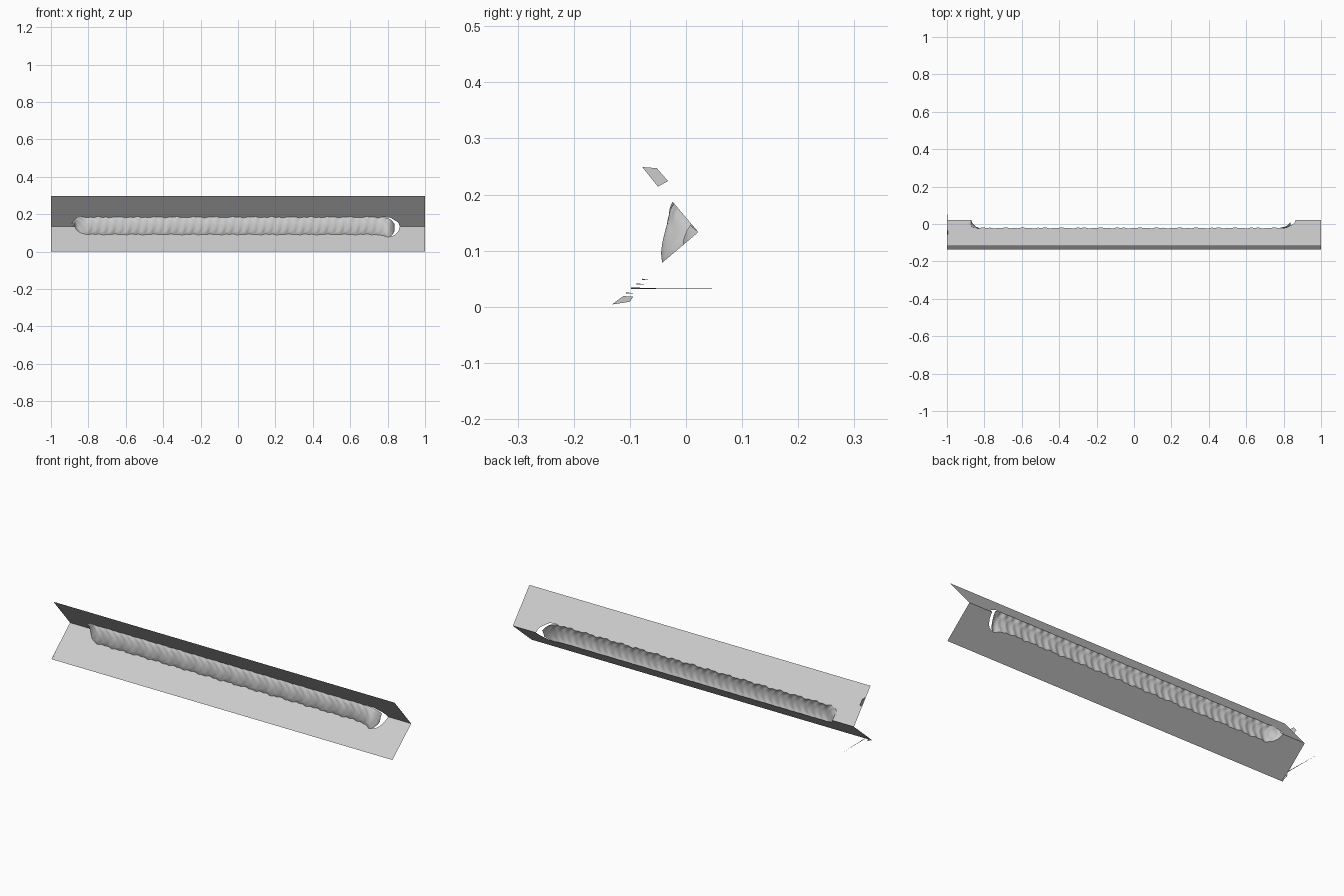
import bpy, bmesh, math, random

if "Cube" in bpy.data.objects:
    bpy.data.objects.remove(bpy.data.objects["Cube"])
random.seed(4)

# Section of the V joint as (y, z): corner and the two free edges
CORNER, LOW, TOP = (0.022, 0.133), (-0.135, 0.0), (-0.117, 0.297)
X0, X1, XCUT = -0.89, 0.84, 0.865     # bead start, bead end, end of plate cut-out
PITCH = 0.042                         # spacing of the weld ripples


def lerp(a, b, t):
    return tuple(p + (q - p) * t for p, q in zip(a, b))


def rounded(x, start, end, ws, we):
    """0 outside start..end, 1 inside, with rounded ends."""
    if x <= start or x >= end:
        return 0.0
    u = max(0.0, 1 - (x - start) / ws, 1 - (end - x) / we)
    return math.sqrt(1 - u * u)


def wobble(x, k):
    return 0.011 * math.sin(x * 61 + k) + 0.009 * math.sin(x * 149 + 2 * k)


def low_toe(x, end=XCUT, we=0.045):
    swell = 0.10 * math.exp(-((x - 0.80) / 0.035) ** 2)
    return rounded(x, X0 + 0.02, end, 0.08, we) * (0.31 + swell + wobble(x, 1))


def top_toe(x, end=XCUT, we=0.09):
    return rounded(x, X0, end, 0.05, we) * (0.31 + wobble(x, 3))


def surface(name, xs, n, point):
    bm = bmesh.new()
    rows = [[bm.verts.new(point(x, j / n)) for j in range(n + 1)] for x in xs]
    for a, b in zip(rows, rows[1:]):
        for j in range(n):
            bm.faces.new((a[j], b[j], b[j + 1], a[j + 1]))
    bmesh.ops.remove_doubles(bm, verts=bm.verts, dist=1e-6)
    mesh = bpy.data.meshes.new(name)
    bm.to_mesh(mesh)
    bm.free()
    obj = bpy.data.objects.new(name, mesh)
    bpy.context.collection.objects.link(obj)
    return obj


# Two thin plates, open along the joint where the bead covers them
plate_xs = [-1 + 2 * i / 400 for i in range(401)]
surface("lower_plate", plate_xs, 2,
        lambda x, t: (x, *lerp(LOW, lerp(CORNER, LOW, low_toe(x)), t)))
surface("upper_plate", plate_xs, 2,
        lambda x, t: (x, *lerp(lerp(CORNER, TOP, top_toe(x)), TOP, t)))


# Rippled weld bead bridging the corner
def bead_point(x, t):
    a = lerp(CORNER, LOW, low_toe(x, X1, 0.03))
    b = lerp(CORNER, TOP, top_toe(x, X1, 0.08))
    y, z = lerp(a, b, t)
    arch = 4 * t * (1 - t)
    phase = (x - 0.035 * arch + 0.02 * t) / PITCH
    ripple = 0.0022 * abs(math.sin(math.pi * phase)) * min(1, arch * 2)
    size = rounded(x, X0, X1, 0.06, 0.05)
    crater = 0.012 * math.exp(-((x + 0.845) / 0.022) ** 2) * arch
    out = size * (0.007 * arch + ripple) - crater * size
    return (x, y - out, z + 0.15 * out)


bead_xs = [X0 + (X1 - X0) * i / 500 for i in range(500)]
bead = surface("weld_bead", bead_xs, 20, bead_point)
bpy.context.view_layer.objects.active = bead
bead.select_set(True)
bpy.ops.object.shade_smooth_by_angle(angle=math.radians(40))


# Loose slivers and burrs on the plate ends
def sliver(name, pts):
    mesh = bpy.data.meshes.new(name)
    mesh.from_pydata(pts, [], [tuple(range(len(pts)))])
    bpy.context.collection.objects.link(bpy.data.objects.new(name, mesh))


sliver("long_sliver", [(-0.995, -0.098, 0.034), (-0.998, -0.098, 0.032), (-1, 0.117, 0.0325)])
sliver("upper_burr", [(-0.995, -0.078, 0.249), (-0.996, -0.052, 0.247),
                      (-0.996, -0.032, 0.224), (-0.995, -0.05, 0.214)])
sliver("lower_burr", [(-0.995, -0.132, 0.004), (-0.996, -0.100, 0.009),
                      (-0.996, -0.094, 0.018), (-0.995, -0.112, 0.019)])
for i in range(4):
    z = 0.024 + 0.008 * i
    y = LOW[0] + z * 1.18
    sliver(f"edge_burr_{i}", [(-0.995, y, z), (-0.998, y, z + 0.002),
                              (-0.999, y + random.uniform(0.01, 0.02), z)])
